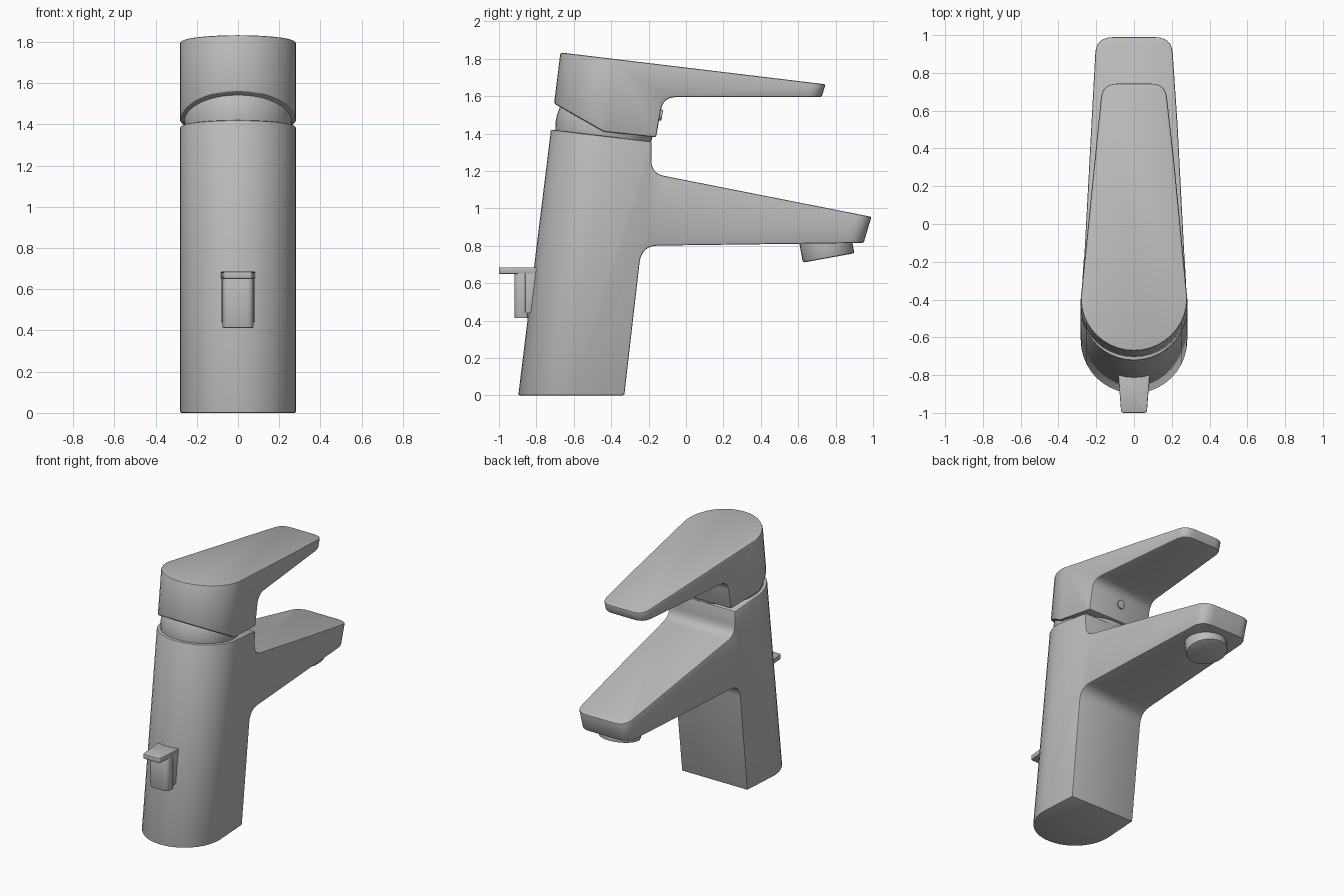
import bpy, bmesh, math
from mathutils import Vector, Matrix

cube = bpy.data.objects.get("Cube")
if cube:
    bpy.data.objects.remove(cube, do_unlink=True)

metal = bpy.data.materials.new("brushed_grey")
metal.use_nodes = True
GREY = (0.5, 0.5, 0.5, 1)
metal.diffuse_color = GREY
metal.node_tree.nodes["Principled BSDF"].inputs["Base Color"].default_value = GREY


def finish(name, bm):
    bmesh.ops.recalc_face_normals(bm, faces=bm.faces)
    mesh = bpy.data.meshes.new(name)
    bm.to_mesh(mesh)
    bm.free()
    mesh.materials.append(metal)
    obj = bpy.data.objects.new(name, mesh)
    bpy.context.collection.objects.link(obj)
    return obj


def loft(name, lower, upper):
    """Solid between two matching rings of points."""
    bm = bmesh.new()
    a = [bm.verts.new(p) for p in lower]
    b = [bm.verts.new(p) for p in upper]
    bm.faces.new(a)
    bm.faces.new(b)
    n = len(a)
    for i in range(n):
        j = (i + 1) % n
        bm.faces.new((a[i], a[j], b[j], b[i]))
    return finish(name, bm)


def rounded(points, steps=6):
    """Polygon from (u, v, radius) corners, softening those with a radius."""
    out = []
    for i, (u, v, r) in enumerate(points):
        p = Vector((u, v))
        if not r:
            out.append(p)
            continue
        before = p + (Vector(points[i - 1][:2]) - p).normalized() * r
        after = p + (Vector(points[(i + 1) % len(points)][:2]) - p).normalized() * r
        for k in range(steps + 1):
            t = k / steps
            out.append(before * (1 - t) ** 2 + p * 2 * t * (1 - t) + after * t * t)
    return out


def side_prism(name, profile):
    pts = rounded(profile)
    return loft(name, [(-0.5, p.x, p.y) for p in pts], [(0.5, p.x, p.y) for p in pts])


def leaning_plan(name, centre, tip_y, tip_w, corner, z_ref, z0, z1):
    """Round front, tapered sides and soft-cornered tip, leaning back with height."""
    radius, front_lean, tip_lean, steps = 0.282, 0.123, 0.3, 20
    ring = []
    for k in range(steps + 1):
        a = math.pi * (1 + k / steps)
        ring.append((radius * math.cos(a), centre + radius * math.sin(a), front_lean))
    tip = rounded([(radius, centre, 0), (tip_w, tip_y, corner),
                   (-tip_w, tip_y, corner), (-radius, centre, 0)])[1:-1]
    ring += [(p.x, p.y, tip_lean) for p in tip]
    at = lambda z: [(x, y + (z - z_ref) * lean, z) for x, y, lean in ring]
    return loft(name, at(z0), at(z1))


def select(obj):
    bpy.ops.object.select_all(action='DESELECT')
    obj.select_set(True)
    bpy.context.view_layer.objects.active = obj


def smooth(obj):
    select(obj)
    bpy.ops.object.shade_smooth_by_angle(angle=math.radians(30))


def bevel(obj, width):
    mod = obj.modifiers.new("soft_edges", 'BEVEL')
    mod.width = width
    mod.segments = 2
    mod.limit_method = 'ANGLE'
    mod.angle_limit = math.radians(40)
    select(obj)
    bpy.ops.object.modifier_apply(modifier=mod.name)


def intersect(obj, cutter, width):
    mod = obj.modifiers.new("shape", 'BOOLEAN')
    mod.operation = 'INTERSECT'
    mod.solver = 'EXACT'
    mod.object = cutter
    select(obj)
    bpy.ops.object.modifier_apply(modifier=mod.name)
    bpy.data.objects.remove(cutter, do_unlink=True)
    bevel(obj, width)
    smooth(obj)


def cylinder(name, radius, depth, location, tilt, edge):
    bm = bmesh.new()
    bmesh.ops.create_cone(bm, cap_ends=True, segments=32, radius1=radius,
                          radius2=radius, depth=depth)
    bm.transform(Matrix.Translation(location) @ Matrix.Rotation(math.radians(tilt), 4, 'X'))
    obj = finish(name, bm)
    bevel(obj, edge)
    smooth(obj)


# Body with spout
body = side_prism("body_and_spout", [
    (-1.1, 0, 0), (-0.33, 0, 0), (-0.238, 0.8, 0.09), (1.3, 0.82, 0),
    (1.3, 0.894, 0), (-0.185, 1.187, 0.07), (-0.185, 1.357, 0), (-1.1, 1.466, 0)])
plan = leaning_plan("body_plan", -0.498, 0.99, 0.2, 0.09, 0.95, -0.1, 1.6)
intersect(body, plan, 0.008)

# Lever handle
lever = side_prism("lever_handle", [
    (-1, 1.727, 0), (-0.44, 1.41, 0), (-0.16, 1.38, 0), (-0.122, 1.595, 0.07),
    (1, 1.595, 0), (1, 1.633, 0), (-1, 1.873, 0)])
plan = leaning_plan("lever_plan", -0.411, 0.745, 0.167, 0.08, 1.66, 1.2, 2)
intersect(lever, plan, 0.01)

# Domed cartridge cover under the lever
bm = bmesh.new()
bmesh.ops.create_uvsphere(bm, u_segments=40, v_segments=24, radius=0.262)
bm.transform(Matrix.Translation((0, -0.437, 1.43)))
smooth(finish("cartridge_dome", bm))

# Water outlet and lever set screw
cylinder("water_outlet", 0.14, 0.14, (0, 0.75, 0.804), 10.3, 0.01)
cylinder("set_screw", 0.03, 0.03, (0, -0.142, 1.5), 80, 0.004)


# Pull knob on the front
def slab(name, plan_points, z0, z1, edge):
    pts = rounded(plan_points, 4)
    obj = loft(name, [(p.x, p.y, z0) for p in pts], [(p.x, p.y, z1) for p in pts])
    bevel(obj, edge)
    smooth(obj)


slab("knob_plate", [(-0.068, -1, 0.015), (0.068, -1, 0.015),
                    (0.084, -0.79, 0), (-0.084, -0.79, 0)], 0.65, 0.685, 0.005)
slab("knob_stem", [(-0.075, -0.918, 0.035), (0.075, -0.918, 0.035),
                   (0.075, -0.845, 0.015), (-0.075, -0.845, 0.015)], 0.413, 0.655, 0.004)
slab("knob_bracket", [(-0.08, -0.86, 0), (0.08, -0.86, 0),
                      (0.08, -0.78, 0), (-0.08, -0.78, 0)], 0.44, 0.655, 0.004)
